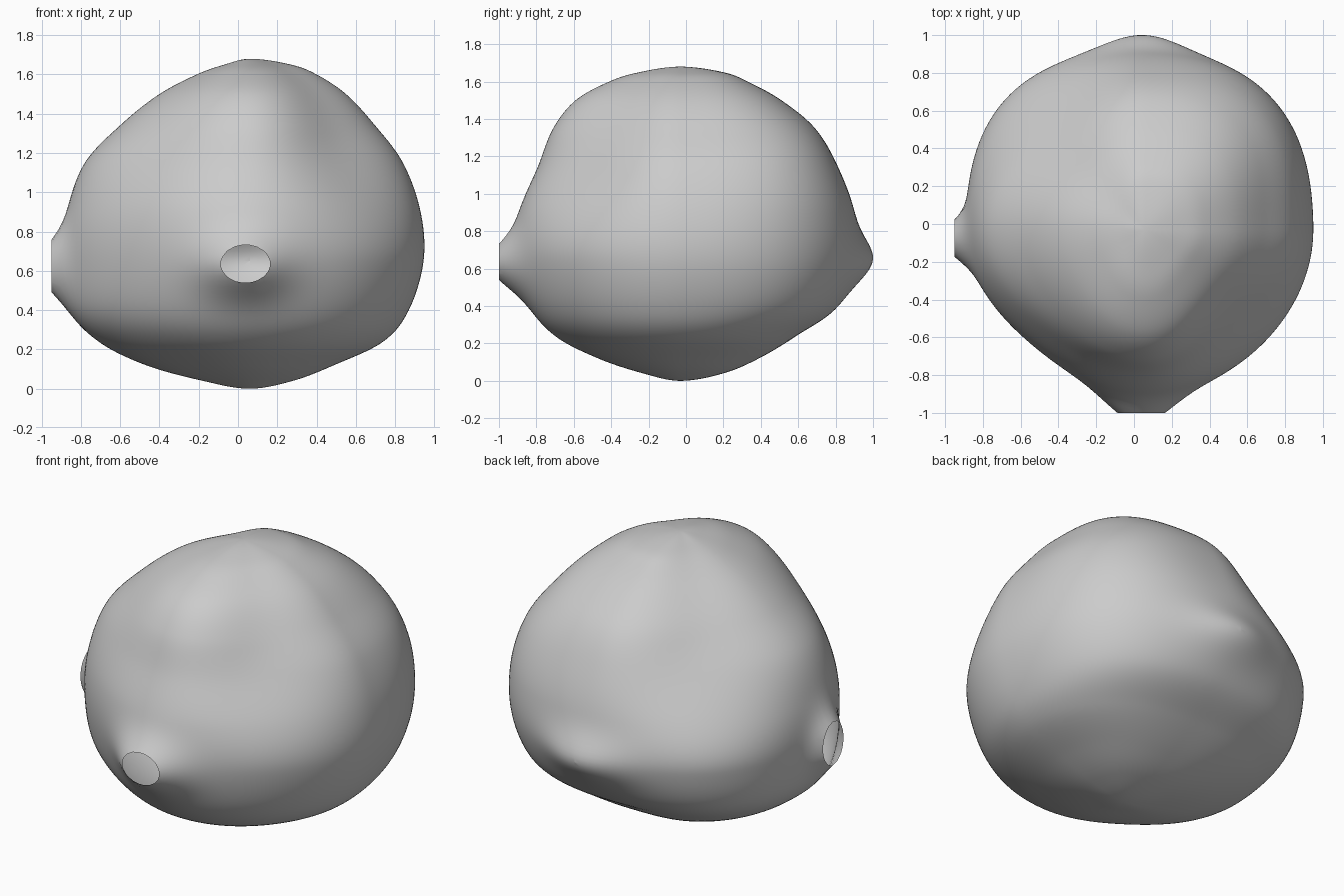
import bpy, bmesh
from math import cos, sin, pi, exp, hypot
from mathutils import Vector

if "Cube" in bpy.data.objects:
    bpy.data.objects.remove(bpy.data.objects["Cube"])

SEGMENTS, STEPS = 144, 10
AXIS = Vector((0.06, -0.03, 0))

# Height and the reach of the skin to left, back, right and front
LEVELS = [
    (0, 0, 0, 0, 0),
    (.04, .22, .23, .24, .2),
    (.12, .43, .42, .53, .44),
    (.24, .68, .62, .77, .67),
    (.40, .81, .84, .91, .8),
    (.65, .885, .94, .95, .87),
    (.90, .87, .93, .93, .86),
    (1.15, .78, .84, .84, .76),
    (1.35, .63, .72, .65, .68),
    (1.5, .49, .54, .46, .56),
    (1.6, .34, .36, .27, .38),
    (1.65, .21, .23, .13, .22),
    (1.68, 0, 0, 0, 0),
]
# Fullness of the corners, counter-clockwise from the back left: below, above
CORNERS = [(1.05, 1.1), (1.07, .87), (.94, .94), (.985, .87)]


def catmull(a, b, c, d, t):
    return [.5 * (2*q + (r-p)*t + (2*p - 5*q + 4*r - s)*t*t + (3*q - p - 3*r + s)*t**3)
            for p, q, r, s in zip(a, b, c, d)]


def mirrored(level):
    return (level[0],) + tuple(-r for r in level[1:])


def smooth_levels():
    knots = [mirrored(LEVELS[1])] + LEVELS + [mirrored(LEVELS[-2])]
    for i in range(len(LEVELS) - 1):
        for s in range(STEPS):
            yield catmull(*knots[i:i + 4], s / STEPS)


def ring_point(level, k):
    """Quarter ellipses joined around the axis, with fuller or flatter corners."""
    angle = 2 * pi * k / SEGMENTS
    quadrant = 4 * k // SEGMENTS
    z, *reach = level
    a = reach[2 if quadrant in (1, 2) else 0]
    b = reach[3 if quadrant > 1 else 1]
    radius = a * b / max(hypot(b * cos(angle), a * sin(angle)), 1e-6)
    rise = min(max((z - .65) / .65, 0), 1)
    rise *= rise * (3 - 2 * rise)
    below, above = CORNERS[quadrant]
    fullness = below + (above - below) * rise
    radius *= 1 + (fullness - 1) * sin(2 * angle) ** 2
    return AXIS + Vector((radius * cos(angle), radius * sin(angle), z))


# Swellings: direction, centre, half width, half height, amount
FRONT, BACK, RIGHT = Vector((0, -1, 0)), Vector((0, 1, 0)), Vector((-1, 0, 0))
SWELLINGS = [
    (FRONT, Vector((.03, -1, .62)), .22, .155, .16),
    (RIGHT, Vector((-.95, -.085, .615)), .12, .16, .14),
    (BACK, Vector((.04, 1, .64)), .27, .14, .091),
]


def swell(co):
    out = co.copy()
    for way, centre, width, height, amount in SWELLINGS:
        if (co - AXIS).dot(way) > 0.3:
            offset = co - centre
            side = offset.cross(way).z
            out += way * amount * exp(-(side / width) ** 2 - (offset.z / height) ** 2)
    return out


# Hollow skin lofted through the rings
bm = bmesh.new()
rings = []
for level in list(smooth_levels())[1:]:
    rings.append([bm.verts.new(swell(ring_point(level, k))) for k in range(SEGMENTS)])
for low, high in zip(rings, rings[1:]):
    for k in range(SEGMENTS):
        n = (k + 1) % SEGMENTS
        bm.faces.new((low[k], low[n], high[n], high[k]))
for ring, z in ((rings[0], LEVELS[0][0]), (rings[-1], LEVELS[-1][0])):
    pole = bm.verts.new(AXIS + Vector((0, 0, z)))
    for k in range(SEGMENTS):
        bm.faces.new((ring[k], ring[(k + 1) % SEGMENTS], pole))

# Slice the swellings flat, leaving two round openings and a small slit
for way, centre, *_ in SWELLINGS:
    bmesh.ops.bisect_plane(bm, geom=bm.verts[:] + bm.edges[:] + bm.faces[:],
                           plane_co=centre, plane_no=way, clear_outer=True)
bmesh.ops.recalc_face_normals(bm, faces=bm.faces[:])

mesh = bpy.data.meshes.new("hollow_body")
bm.to_mesh(mesh)
bm.free()
body = bpy.data.objects.new("hollow_body", mesh)
bpy.context.collection.objects.link(body)

# Plain grey skin
grey = bpy.data.materials.new("plain_grey")
grey.use_nodes = True
colour = (.6, .6, .6, 1)
grey.diffuse_color = colour
grey.node_tree.nodes["Principled BSDF"].inputs["Base Color"].default_value = colour
mesh.materials.append(grey)

bpy.context.view_layer.objects.active = body
body.select_set(True)
bpy.ops.object.shade_smooth_by_angle()
